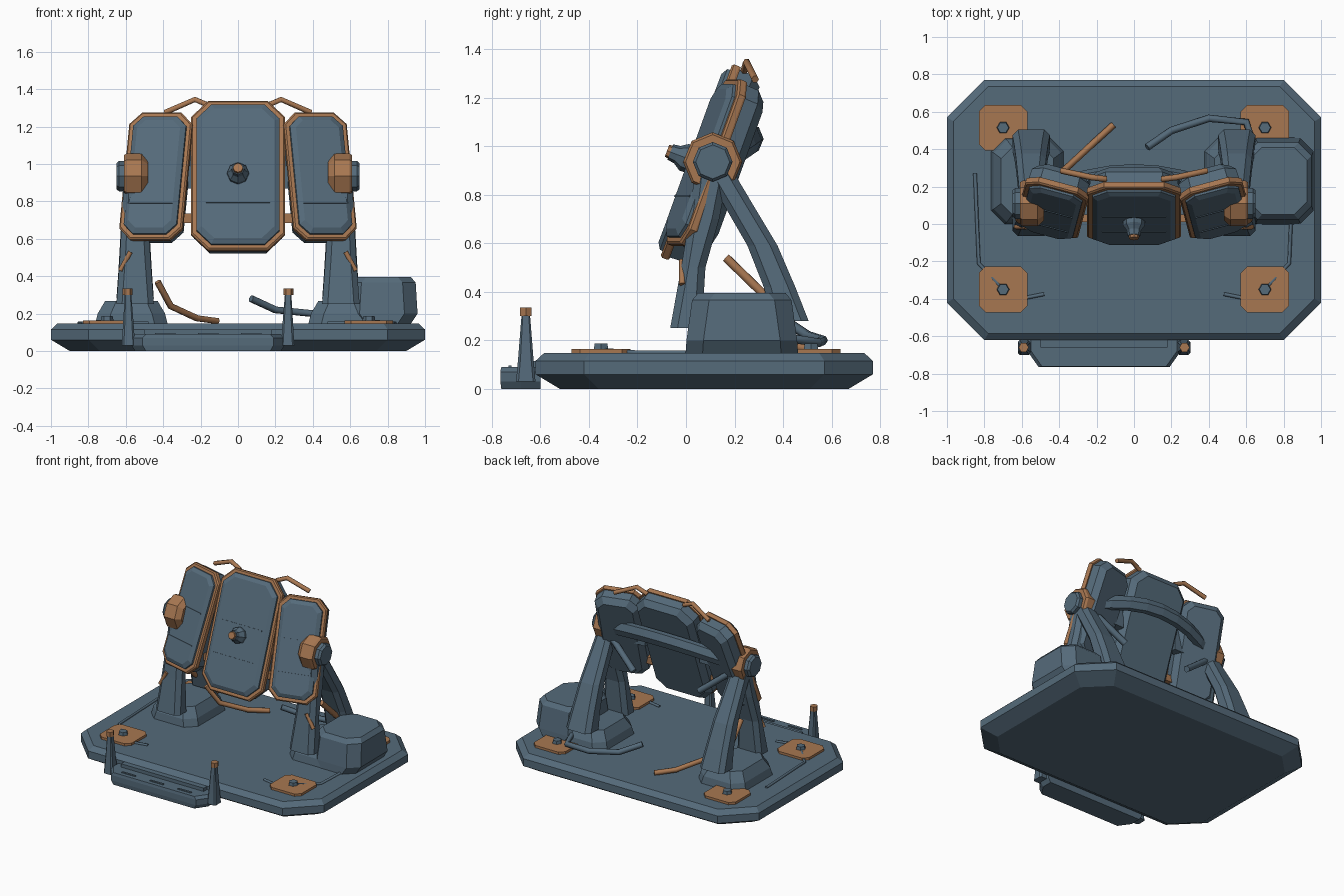
import bpy, bmesh
from math import radians, cos, sin, tau
from mathutils import Matrix, Vector

if "Cube" in bpy.data.objects:
    bpy.data.objects.remove(bpy.data.objects["Cube"], do_unlink=True)


def material(name, rgb):
    mat = bpy.data.materials.new(name)
    mat.use_nodes = True
    mat.diffuse_color = (*rgb, 1)
    shader = next(n for n in mat.node_tree.nodes if n.type == 'BSDF_PRINCIPLED')
    shader.inputs["Base Color"].default_value = (*rgb, 1)
    return mat


STEEL = material("blue steel", (0.09, 0.145, 0.195))
COPPER = material("copper", (0.39, 0.185, 0.083))


def rect(z, hx, hy, cut, cx=0, cy=0):
    """Rectangle with cut corners at height z."""
    pts = []
    for sx, sy, flip in ((1, 1, 0), (-1, 1, 1), (-1, -1, 0), (1, -1, 1)):
        pair = [(hx, hy - cut), (hx - cut, hy)]
        if flip:
            pair.reverse()
        pts += [Vector((cx + sx * a, cy + sy * b, z)) for a, b in pair]
    return pts


def ngon(z, r, n=8):
    return [Vector((r * cos(tau * i / n), r * sin(tau * i / n), z)) for i in range(n)]


def loft(name, rings, mat, matrix=Matrix()):
    """Skin a stack of matching rings and cap both ends."""
    bm = bmesh.new()
    loops = [[bm.verts.new(matrix @ p) for p in ring] for ring in rings]
    n = len(loops[0])
    for a, b in zip(loops, loops[1:]):
        for i in range(n):
            j = (i + 1) % n
            bm.faces.new((a[i], a[j], b[j], b[i]))
    bm.faces.new(loops[0][::-1])
    bm.faces.new(loops[-1])
    bmesh.ops.recalc_face_normals(bm, faces=bm.faces[:])
    mesh = bpy.data.meshes.new(name)
    bm.to_mesh(mesh)
    bm.free()
    mesh.materials.append(mat)
    obj = bpy.data.objects.new(name, mesh)
    bpy.context.collection.objects.link(obj)
    return obj


def box(name, size, mat, matrix):
    x, y, z = (s / 2 for s in size)
    ring = [(x, y), (-x, y), (-x, -y), (x, -y)]
    return loft(name, [[Vector((*p, h)) for p in ring] for h in (-z, z)], mat, matrix)


def tube(name, points, r, mat):
    """Six-sided pipe through the points."""
    curve = bpy.data.curves.new(name, 'CURVE')
    curve.dimensions = '3D'
    curve.bevel_depth = r
    curve.bevel_resolution = 1
    curve.use_fill_caps = True
    spline = curve.splines.new('POLY')
    spline.points.add(len(points) - 1)
    for sp, p in zip(spline.points, points):
        sp.co = (*p, 1)
    curve.materials.append(mat)
    obj = bpy.data.objects.new(name, curve)
    bpy.context.collection.objects.link(obj)
    return obj


def at(x, y, z):
    return Matrix.Translation((x, y, z))


# Base slab
loft("base_slab", [rect(z, 1 - i, 0.695 - i, 0.2 - i * 0.4, 0, 0.075)
                   for z, i in ((0, 0.1), (0.06, 0), (0.115, 0), (0.147, 0.035))], STEEL)

# Front step with slots and guide posts
step = at(-0.16, -0.68, 0)
outline = [(0.41, 0.08), (-0.41, 0.08), (-0.41, 0), (-0.35, -0.085), (0.35, -0.085), (0.41, 0)]
loft("front_step", [[Vector((x * s, y * s if y < 0 else y, z)) for x, y in outline]
                    for z, s in ((0, 0.95), (0.03, 1), (0.07, 1), (0.09, 0.95))], STEEL, step)
box("step_lip", (0.68, 0.08, 0.05), STEEL, step @ at(0, 0.06, 0.09))
for i in (-1, 0, 1):
    box("step_slot", (0.11, 0.014, 0.008), STEEL, step @ at(i * 0.23, -0.045, 0.092))
for side in (-1, 1):
    post = step @ at(side * 0.42, 0.02, 0)
    lean = side * -0.03
    loft("guide_post", [rect(0.03, 0.035, 0.04, 0.01, -lean * 0.2),
                        rect(0.12, 0.03, 0.032, 0.01, -lean * 0.2),
                        rect(0.31, 0.017, 0.017, 0.005, lean * 0.4 + side * 0.02)], STEEL, post)
    loft("post_cap", [ngon(0.3, 0.027, 6), ngon(0.335, 0.027, 6)], COPPER,
         post @ at(side * 0.01, 0, 0))

# Corner foot plates with bolts
for x in (-0.7, 0.7):
    for y in (-0.35, 0.515):
        loft("foot_plate", [rect(0.14, 0.13, 0.122, 0.035), rect(0.164, 0.13, 0.122, 0.035)],
             COPPER, at(x, y, 0))
        loft("foot_bolt", [ngon(0.16, 0.035, 6), ngon(0.187, 0.03, 6)], STEEL, at(x, y, 0))

# Side supports: pedestal, splayed legs, hub
for side in (-1, 1):
    cx = side * 0.57
    loft("pedestal", [rect(0.14, 0.195, 0.23, 0.07, cx, 0.23), rect(0.2, 0.18, 0.22, 0.07, cx, 0.23),
                      rect(0.268, 0.14, 0.18, 0.06, cx, 0.23)], STEEL)
    cx = side * 0.55
    loft("front_leg", [rect(z, w, d, 0.03, cx, y) for z, y, w, d in
                       ((0.25, 0, 0.1, 0.065), (0.5, 0.03, 0.082, 0.05),
                        (0.7, 0.075, 0.072, 0.062), (0.92, 0.11, 0.06, 0.07))], STEEL)
    loft("back_leg", [rect(z, w, d, 0.03, cx, y) for z, y, w, d in
                      ((0.28, 0.43, 0.1, 0.075), (0.42, 0.385, 0.09, 0.065), (0.59, 0.315, 0.08, 0.062),
                       (0.76, 0.215, 0.07, 0.06), (0.92, 0.12, 0.06, 0.06))], STEEL)
    hub = at(0, 0.11, 0.935) @ Matrix.Rotation(radians(90 * side), 4, 'Y')
    loft("hub_drum", [ngon(0.48, 0.09), ngon(0.515, 0.122), ngon(0.595, 0.122), ngon(0.61, 0.112)],
         COPPER, hub)
    loft("hub_cap", [ngon(0.6, 0.082), ngon(0.635, 0.082), ngon(0.65, 0.07)], STEEL, hub)
    # Struts and pipes on the supports
    tube("hub_strut", [(side * 0.55, 0.16, 0.92), (side * 0.27, 0.23, 0.7)], 0.024, STEEL)
    tube("leg_pipe", [(side * 0.57, 0.165, 0.54), (side * 0.585, 0.34, 0.37)], 0.02, COPPER)
    tube("leg_front_pipe", [(side * 0.575, -0.015, 0.53), (side * 0.63, -0.015, 0.43)], 0.014, COPPER)
    tube("top_pipe", [(side * 0.15, 0.24, 1.31), (side * 0.23, 0.25, 1.345),
                      (side * 0.39, 0.285, 1.275)], 0.016, COPPER)
    tube("foot_cable", [(side * 0.85, 0.27, 0.15), (side * 0.83, -0.21, 0.15),
                        (side * 0.7, -0.35, 0.16)], 0.01, STEEL)
    tube("foot_stub", [(side * 0.58, -0.395, 0.15), (side * 0.48, -0.375, 0.15)], 0.01, STEEL)
    # Joints bridging the panels
    box("panel_joint", (0.09, 0.06, 0.2), STEEL, at(side * 0.27, 0.13, 0.97))
    box("panel_link", (0.09, 0.04, 0.05), COPPER, at(side * 0.27, 0.03, 0.71))

# Curved cross beam behind the panels
beam_rings = []
for i in range(9):
    t = i / 4 - 1
    bulge = 1 - t * t
    c = Vector((0.53 * t, 0.15 + 0.13 * bulge, 0.94 + 0.09 * bulge))
    beam_rings.append([c + Vector((0, 0.04 * cos(tau * k / 6), 0.055 * sin(tau * k / 6)))
                       for k in range(6)])
loft("cross_beam", beam_rings, STEEL)


# Tilted panels: back shell, copper rim, raised face, seams
def panel(name, centre, yaw, hu, hv, cut):
    m = at(*centre) @ Matrix.Rotation(radians(yaw), 4, 'Z') @ Matrix.Rotation(radians(69.5), 4, 'X')

    def layer(part, steps, mat):
        loft(name + part, [rect(w, hu - i, hv - i, cut - i * 0.4) for w, i in steps], mat, m)

    layer("_back_shell", ((-0.13, 0.05), (-0.09, 0.015), (-0.02, 0.012)), STEEL)
    layer("_rim", ((-0.03, 0.003), (-0.022, 0), (0, 0), (0.008, 0.008)), COPPER)
    layer("_face", ((0, 0.026), (0.02, 0.028), (0.036, 0.055)), STEEL)
    for v in (0.065, -0.165):
        box(name + "_seam", (hu * 1.36, 0.008, 0.006), STEEL, m @ at(0, v, 0.037))
    return m


for side, label in ((-1, "right"), (1, "left")):
    panel(label + "_panel", (side * 0.44, 0.075, 0.935), side * 15, 0.174, 0.362, 0.065)
middle = panel("middle_panel", (0, 0.05, 0.938), 0, 0.25, 0.425, 0.09)

# Nozzle on the middle panel
nozzle = middle @ at(0, -0.005, 0)
loft("nozzle_body", [ngon(0.03, 0.058), ngon(0.06, 0.058), ngon(0.09, 0.038), ngon(0.12, 0.034)],
     STEEL, nozzle)
loft("nozzle_tip", [ngon(0.11, 0.03), ngon(0.135, 0.026)], COPPER, nozzle)

# Generator housing beside the left support
loft("generator", [rect(z, hx, hy, 0.07, 0.77, 0.23) for z, hx, hy in
                   ((0.14, 0.15, 0.232), (0.2, 0.19, 0.228), (0.365, 0.18, 0.205),
                    (0.395, 0.155, 0.18))], STEEL)

# Loose hoses on the floor
tube("copper_hose", [(-0.43, 0.24, 0.37), (-0.36, 0.3, 0.24), (-0.22, 0.43, 0.175),
                     (-0.11, 0.53, 0.16)], 0.018, COPPER)
tube("steel_hose", [(0.07, 0.41, 0.28), (0.2, 0.5, 0.22), (0.4, 0.565, 0.2),
                    (0.6, 0.545, 0.19), (0.64, 0.42, 0.21)], 0.02, STEEL)
